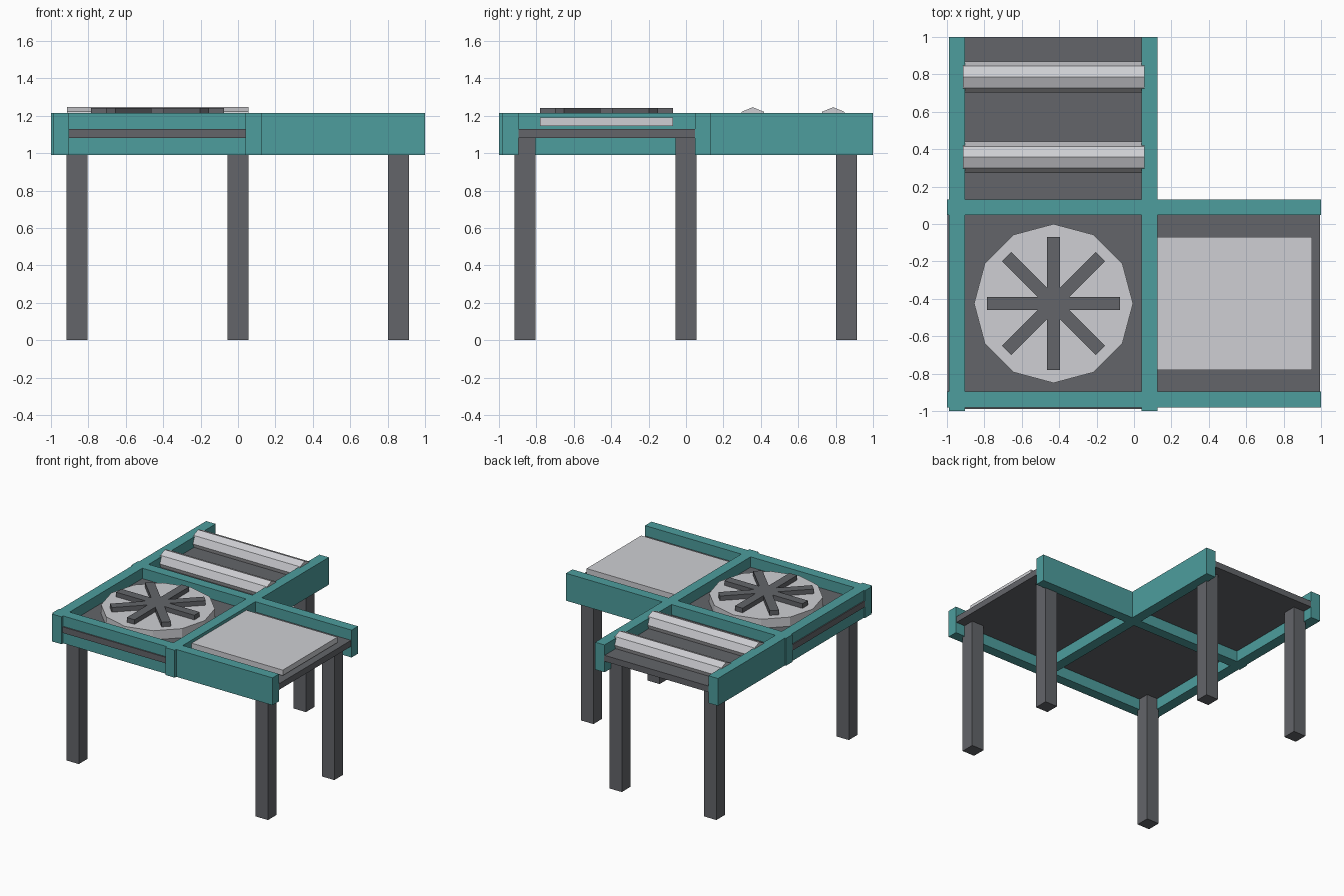
import bpy, bmesh
from math import sin, cos, pi
from mathutils import Matrix, Vector

cube = bpy.data.objects.get("Cube")
if cube:
    bpy.data.objects.remove(cube, do_unlink=True)


def material(name, rgb):
    m = bpy.data.materials.new(name)
    m.use_nodes = True
    color = (*rgb, 1)
    m.diffuse_color = color
    bsdf = next(n for n in m.node_tree.nodes if n.type == 'BSDF_PRINCIPLED')
    bsdf.inputs["Base Color"].default_value = color
    return m


TEAL = material("teal paint", (0.075, 0.34, 0.34))
DARK = material("dark grey", (0.125, 0.13, 0.143))
LIGHT = material("light grey", (0.62, 0.625, 0.655))


def prism(name, points, low, high, mat, matrix=Matrix()):
    """Extrude a flat outline from height low to high, then place it."""
    bm = bmesh.new()
    face = bm.faces.new([bm.verts.new((x, y, low)) for x, y in points])
    top = bmesh.ops.extrude_face_region(bm, geom=[face])["geom"]
    bmesh.ops.translate(bm, vec=(0, 0, high - low),
                        verts=[v for v in top if isinstance(v, bmesh.types.BMVert)])
    bmesh.ops.transform(bm, matrix=matrix, verts=bm.verts)
    bmesh.ops.recalc_face_normals(bm, faces=bm.faces)
    mesh = bpy.data.meshes.new(name)
    bm.to_mesh(mesh)
    bm.free()
    mesh.materials.append(mat)
    obj = bpy.data.objects.new(name, mesh)
    bpy.context.collection.objects.link(obj)
    return obj


def box(name, x, y, z, mat):
    outline = [(x[0], y[0]), (x[1], y[0]), (x[1], y[1]), (x[0], y[1])]
    return prism(name, outline, *z, mat)


def ring(sides, radius, center=(0, 0)):
    return [(center[0] + radius * cos(2 * pi * i / sides),
             center[1] + radius * sin(2 * pi * i / sides)) for i in range(sides)]


# Frame rails, crossing at the corners of the turntable cell
RAIL_Z = (0.99, 1.215)
box("left_long_rail", (0.04, 0.125), (-1, 1), RAIL_Z, TEAL)
box("right_long_rail", (-0.99, -0.903), (-1, 1), RAIL_Z, TEAL)
box("front_cross_rail", (-1, 1), (-0.98, -0.896), RAIL_Z, TEAL)
box("back_cross_rail", (-1, 1), (0.047, 0.13), RAIL_Z, TEAL)

# Bed slab: one cross-shaped plate passing through the rails
x0, x1, y0, y1 = -0.903, 0.043, -0.9, 0.047
bed = [(x0, -0.99), (x1, -0.99), (x1, y0), (0.995, y0), (0.995, y1), (x1, y1),
       (x1, 1), (x0, 1), (x0, y1), (-0.998, y1), (-0.998, y0), (x0, y0)]
prism("bed_slab", bed, 1.08, 1.13, DARK)

# Legs under the L-shaped outline
S = 0.86
for name, x, y in (("front_right", -S, -S), ("front_left", S, -S), ("middle_left", S, 0),
                   ("back_middle", 0, S), ("back_right", -S, S)):
    box(name + "_leg", (x - 0.057, x + 0.055), (y - 0.057, y + 0.055), (0, 1.085), DARK)

# Flat plate on the side arm
box("side_plate", (0.1, 0.953), (-0.78, -0.07), (1.145, 1.19), LIGHT)

# Eight-sided rollers on the back arm, lying along x
along_x = Matrix(((0, 0, 1), (1, 0, 0), (0, 1, 0))).to_4x4()
for name, y in (("front_roller", 0.357), ("back_roller", 0.787)):
    prism(name, ring(8, 0.083, (y, 1.163)), -0.915, 0.055, LIGHT, along_x)

# Turntable disc with an eight-armed star on top
center = Vector((-0.43, -0.425))
prism("turntable_disc", ring(12, 0.425, center), 1.125, 1.205, LIGHT)

half, reach = 0.035, 0.355
notch = half / sin(pi / 8)
star = []
for i in range(8):
    turn = Matrix.Rotation(i * pi / 4, 2)
    arm = [(reach, -half), (reach, half), (notch * cos(pi / 8), half)]
    star += [tuple(center + turn @ Vector(p)) for p in arm]
prism("turntable_star", star, 1.2, 1.243, DARK)
